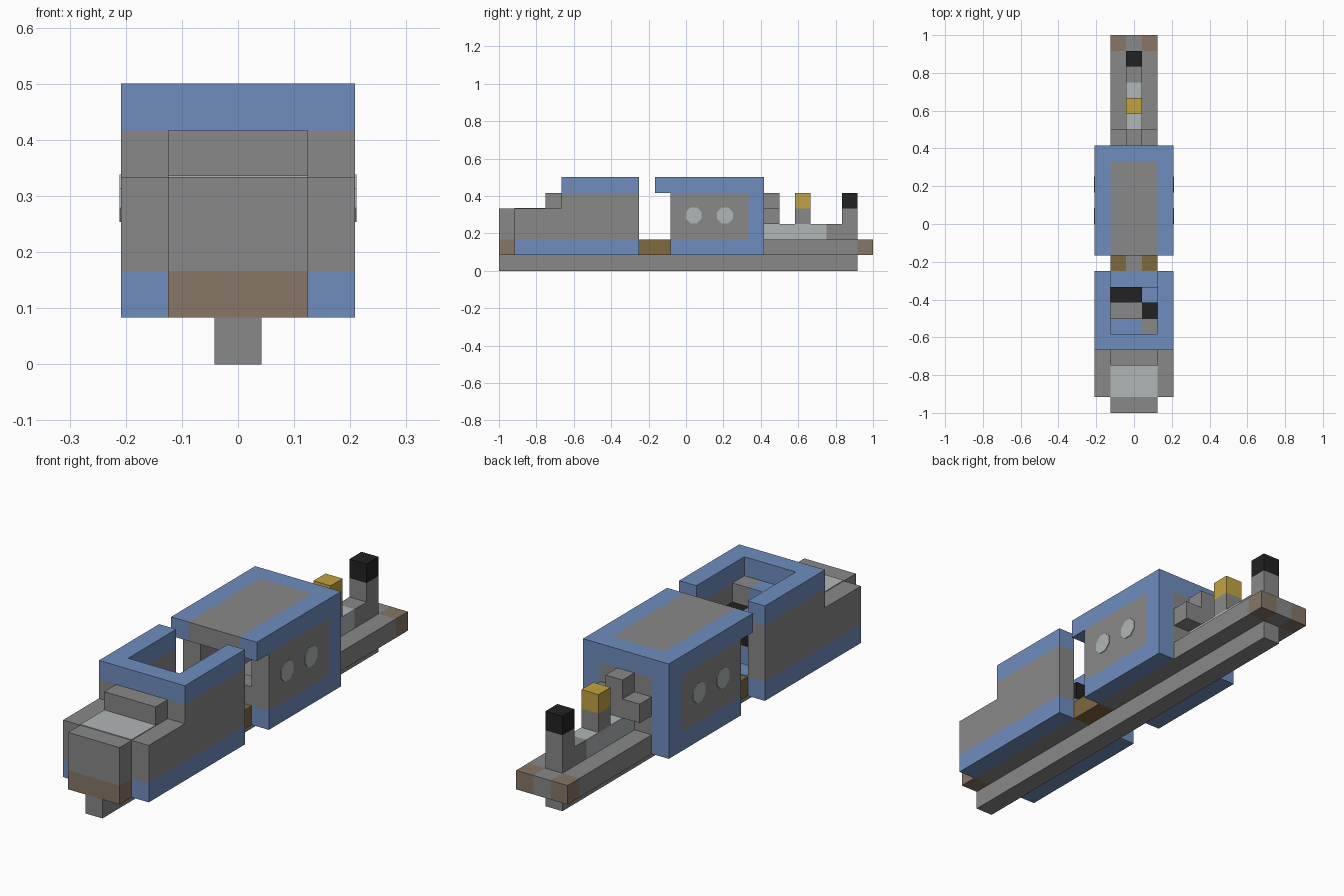
import bpy
import bmesh
import math
from mathutils import Matrix, Vector

cube = bpy.data.objects.get("Cube")
if cube:
    bpy.data.objects.remove(cube, do_unlink=True)

UNIT = 1 / 12     # one block
HALF = 2.5        # half width of the hull
DECK = 1.5        # half width of the deck
CORE = 0.5        # half width of the keel


def material(name, r, g, b):
    mat = bpy.data.materials.new(name)
    mat.use_nodes = True
    mat.diffuse_color = (r, g, b, 1)
    shader = next(n for n in mat.node_tree.nodes if n.type == 'BSDF_PRINCIPLED')
    shader.inputs["Base Color"].default_value = (r, g, b, 1)
    return mat


grey = material("hull_grey", .246, .246, .246)
blue = material("trim_blue", .162, .27, .521)
brown = material("bumper_brown", .242, .181, .13)
bronze = material("coupling_bronze", .216, .138, .051)
yellow = material("valve_yellow", .539, .366, .054)
black = material("soot_black", .016, .016, .016)
pale = material("pale_grey", .434, .468, .468)


def finish(name, mat, bm):
    mesh = bpy.data.meshes.new(name)
    bm.to_mesh(mesh)
    bm.free()
    mesh.materials.append(mat)
    obj = bpy.data.objects.new(name, mesh)
    bpy.context.collection.objects.link(obj)
    return obj


def box(name, mat, x, y, z, pair=False):
    """Block spanning the given ranges in block units; pair mirrors it in x."""
    bm = bmesh.new()
    for side in ((1, -1) if pair else (1,)):
        mid = Vector((side * sum(x) / 2, sum(y) / 2, sum(z) / 2)) * UNIT
        size = Vector((x[1] - x[0], y[1] - y[0], z[1] - z[0])) * UNIT
        bmesh.ops.create_cube(bm, size=1, matrix=Matrix.Translation(mid) @ Matrix.Diagonal(size.to_4d()))
    return finish(name, mat, bm)


def centred(name, mat, half, y, z):
    return box(name, mat, (-half, half), y, z)


side_wall = (DECK, HALF)
deck_side = (CORE, DECK)

# Keel and deck
centred("keel", grey, CORE, (-12, 11), (0, 1))
centred("deck_spine", grey, CORE, (-11, 12), (1, 2))
box("front_deck_edges", grey, deck_side, (-11, -3), (1, 2), True)
box("coupling_blocks", bronze, deck_side, (-3, -1), (1, 2), True)
box("rear_deck_edges", grey, deck_side, (-1, 11), (1, 2), True)
box("rear_bumpers", brown, deck_side, (11, 12), (1, 2), True)

# Nose and bonnet
centred("front_bumper", brown, DECK, (-12, -11), (1, 2))
centred("nose", grey, DECK, (-12, -11), (2, 4))
centred("bonnet", grey, HALF, (-11, -8), (2, 4))
centred("bonnet_plate", pale, DECK, (-11, -9), (4, 4.04))
centred("bonnet_step", grey, DECK, (-9, -8), (4, 5))

# Front cabin, open at the top and back
box("front_sills", blue, side_wall, (-11, -3), (1, 2), True)
centred("front_bulkhead", grey, HALF, (-8, -7), (2, 5))
box("front_walls", grey, side_wall, (-7, -3), (2, 5), True)
centred("front_coaming", blue, HALF, (-8, -7), (5, 6))
box("side_coamings", blue, side_wall, (-7, -3), (5, 6), True)

# Cockpit fittings
centred("cockpit_floor", blue, DECK, (-4, -3), (2, 2.04))
centred("cockpit_step", blue, DECK, (-6, -4), (2, 3))
centred("dashboard_base", grey, DECK, (-7, -6), (2, 4))
near, far = (-DECK, CORE), (CORE, DECK)
box("dashboard", blue, near, (-7, -6), (4, 5))
box("instrument_block", grey, far, (-7, -6), (4, 5))
box("seat", grey, near, (-6, -5), (3, 4))
box("side_cushion", black, far, (-6, -5), (3, 4))
box("seat_cushion", black, near, (-5, -4), (3, 4))

# Rear cabin, hollow and open at the front
box("rear_sills", blue, side_wall, (-1, 5), (1, 2), True)
box("rear_walls", grey, side_wall, (-1, 4), (2, 5), True)
box("rear_pillars", blue, side_wall, (4, 5), (2, 5), True)
centred("rear_bulkhead", grey, DECK, (4, 5), (2, 5))
box("cabin_locker", grey, far, (-1, 0), (2, 3))

# Roof
box("roof_rails", blue, side_wall, (-2, 5), (5, 6), True)
centred("roof_header", blue, DECK, (4, 5), (5, 6))
centred("roof_panel", grey, DECK, (-2, 4), (5, 6))

# Round windows on both sides
bm = bmesh.new()
for side in (1, -1):
    for y in (.5, 2.5):
        place = Matrix.Translation(Vector((side * HALF, y, 3.55)) * UNIT)
        turn = Matrix.Rotation(math.pi / 2, 4, 'Y') @ Matrix.Rotation(math.pi / 8, 4, 'Z')
        bmesh.ops.create_cone(bm, cap_ends=True, segments=8, radius1=.046, radius2=.046,
                              depth=.006, matrix=place @ turn)
finish("round_windows", pale, bm)

# Boiler, valve and chimney on the rear deck
centred("boiler", pale, CORE, (5, 9), (2, 3))
centred("boiler_end", grey, CORE, (9, 10), (2, 3))
centred("pipe_riser", grey, CORE, (5, 6), (3, 5))
box("pipe_arms", grey, deck_side, (5, 6), (3, 4), True)
centred("valve_stem", grey, CORE, (7, 8), (3, 4))
centred("valve_cap", yellow, CORE, (7, 8), (4, 5))
centred("chimney", grey, CORE, (10, 11), (2, 4))
centred("chimney_cap", black, CORE, (10, 11), (4, 5))
